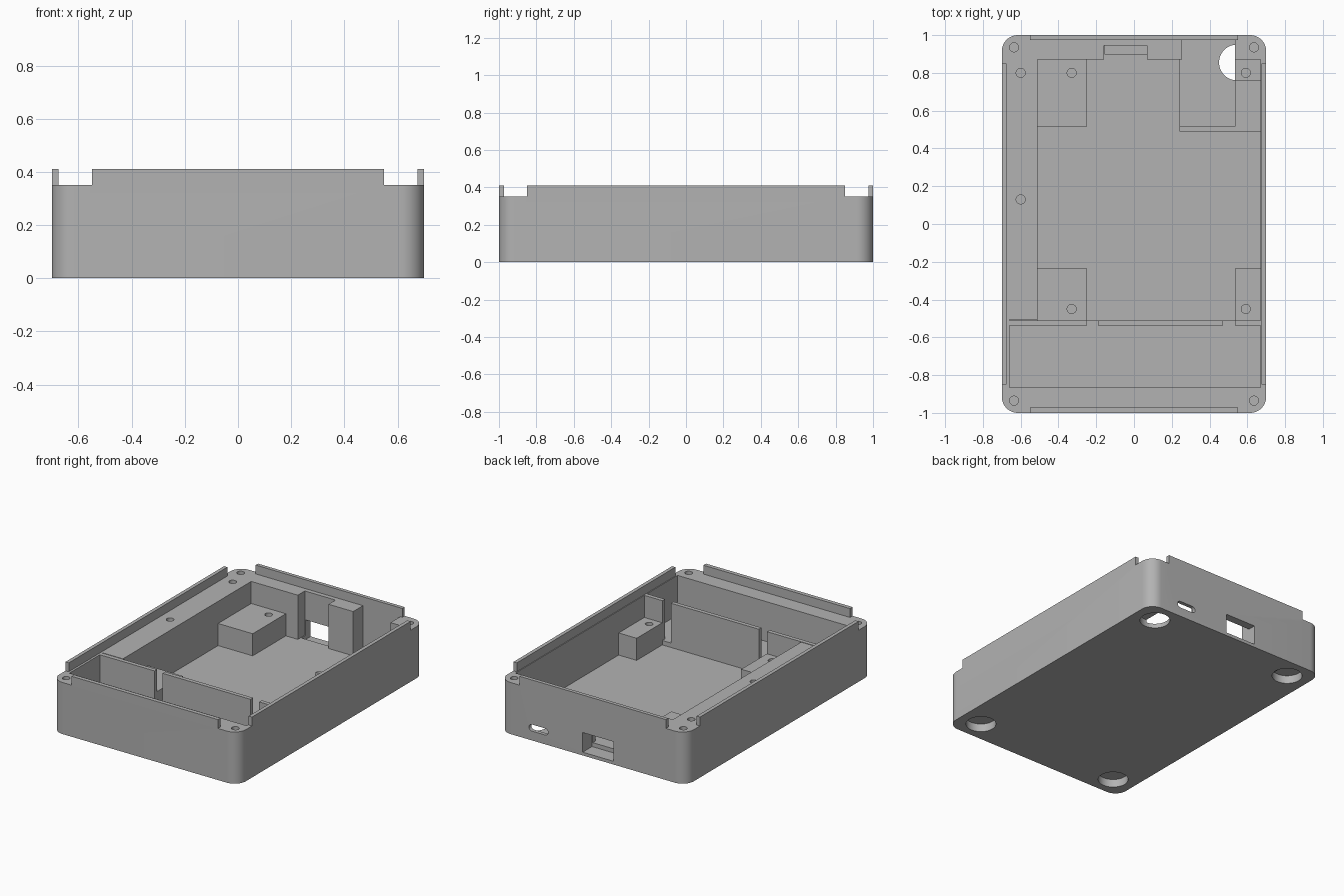
import bpy
import bmesh
from math import radians

cube = bpy.data.objects.get("Cube")
if cube:
    bpy.data.objects.remove(cube, do_unlink=True)

grey = bpy.data.materials.new("plain_grey")
grey.use_nodes = True
COLOUR = (0.45, 0.45, 0.45, 1)
grey.diffuse_color = COLOUR
grey.node_tree.nodes["Principled BSDF"].inputs["Base Color"].default_value = COLOUR

RIM, LIP, FLOOR, POST = 0.35, 0.41, 0.05, 0.2


def finish(name, bm):
    mesh = bpy.data.meshes.new(name)
    bm.to_mesh(mesh)
    bm.free()
    mesh.materials.append(grey)
    ob = bpy.data.objects.new(name, mesh)
    bpy.context.collection.objects.link(ob)
    return ob


def box(name, x0, x1, y0, y1, z0, z1, round_axis=None, radius=0.0):
    bm = bmesh.new()
    bmesh.ops.create_cube(bm, size=1)
    for v in bm.verts:
        v.co.x = x1 if v.co.x > 0 else x0
        v.co.y = y1 if v.co.y > 0 else y0
        v.co.z = z1 if v.co.z > 0 else z0
    if round_axis is not None:
        edges = [e for e in bm.edges
                 if abs(e.verts[0].co[round_axis] - e.verts[1].co[round_axis]) > 1e-4]
        bmesh.ops.bevel(bm, geom=edges, offset=radius, segments=10,
                        profile=0.5, affect='EDGES')
    return finish(name, bm)


def drill(x, y, z0, z1, r):
    bm = bmesh.new()
    bmesh.ops.create_cone(bm, cap_ends=True, segments=32, radius1=r, radius2=r, depth=z1 - z0)
    bmesh.ops.translate(bm, verts=bm.verts, vec=(x, y, (z0 + z1) / 2))
    return finish("drill", bm)


def carve(ob, cutters):
    bpy.context.view_layer.objects.active = ob
    for cutter in cutters:
        cutter.hide_render = True
        mod = ob.modifiers.new("carve", 'BOOLEAN')
        mod.operation = 'DIFFERENCE'
        mod.solver = 'EXACT'
        mod.object = cutter
        bpy.ops.object.modifier_apply(modifier=mod.name)
        bpy.data.objects.remove(cutter, do_unlink=True)


def smooth(ob):
    bpy.ops.object.select_all(action='DESELECT')
    ob.select_set(True)
    bpy.context.view_layer.objects.active = ob
    bpy.ops.object.shade_smooth_by_angle(angle=radians(30))


# Outer shell with rounded corners
shell = box("case_shell", -0.7, 0.7, -1, 1, 0, LIP, 2, 0.085)

# Raised lips: clear the middle and the four corners above the rim
cuts = [box("rim_cut", -0.675, 0.675, -0.972, 0.975, RIM, 0.6)]
for sx in (-1, 1):
    for sy in (-1, 1):
        xs = sorted((sx * 0.55, sx * 0.8))
        ys = sorted((sy * 0.85, sy * 1.1))
        cuts.append(box("corner_cut", *xs, *ys, RIM, 0.6))

# Main bay, front bay, connector bays in the back wall
cuts += [
    box("main_bay", -0.51, 0.67, -0.51, 0.87, FLOOR, 0.6),
    box("front_bay", -0.66, 0.67, -0.865, -0.505, 0.08, 0.6),
    box("port_bay", -0.16, 0.07, 0.8, 0.945, FLOOR, 0.6),
    box("slot_bay", 0.255, 0.535, 0.8, 0.975, 0.03, 0.6),
    box("low_floor", 0.24, 0.535, 0.515, 0.87, 0.03, 0.6),
    box("port_hole", -0.155, 0.075, 0.9, 1.1, 0.022, 0.155),
    box("slot_hole", 0.335, 0.478, 0.93, 1.1, 0.063, 0.108, 1, 0.022),
]

# Foot recesses and corner screw holes
for sx in (-1, 1):
    for sy in (-1, 1):
        cuts.append(drill(sx * 0.545, sy * 0.855, -0.1, 0.055, 0.095))
        cuts.append(drill(sx * 0.635, sy * 0.935, 0.12, 0.6, 0.024))
for y in (0.13, 0.8):
    cuts.append(drill(-0.6, y, 0.12, 0.6, 0.024))
carve(shell, cuts)
smooth(shell)

# Screw posts standing on the floor
posts = {
    "back_right_post": (-0.51, -0.25, 0.515, 0.87, -0.33, 0.8),
    "front_right_post": (-0.51, -0.25, -0.51, -0.235, -0.33, -0.45),
    "back_left_post": (0.535, 0.67, 0.76, 0.87, 0.592, 0.8),
    "front_left_post": (0.535, 0.67, -0.51, -0.235, 0.592, -0.45),
}
for name, (x0, x1, y0, y1, hx, hy) in posts.items():
    post = box(name, x0, x1, y0, y1, FLOOR, POST)
    carve(post, [drill(hx, hy, 0.1, 0.6, 0.024)])
    smooth(post)

# Divider between the bays, with two wire gaps
for name, x0, x1 in (("divider_right", -0.66, -0.25),
                     ("divider_middle", -0.19, 0.47),
                     ("divider_left", 0.535, 0.67)):
    box(name, x0, x1, -0.538, -0.51, FLOOR, RIM)

# Low steps around the sunken floor
box("low_step_front", 0.24, 0.67, 0.49, 0.515, FLOOR, 0.08)
box("low_step_side", 0.535, 0.67, 0.515, 0.76, FLOOR, 0.08)
